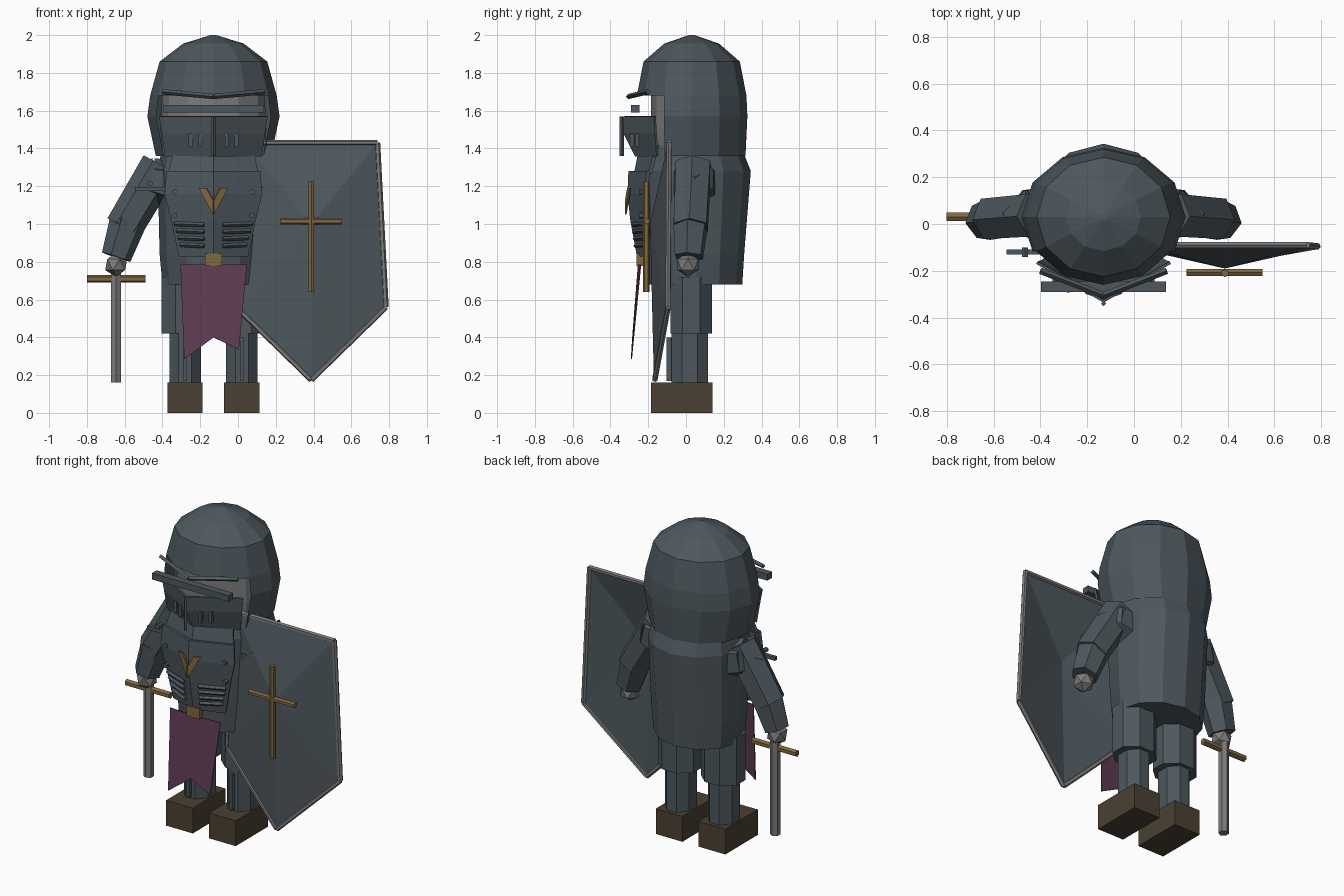
import bpy, bmesh, math
from mathutils import Vector

if "Cube" in bpy.data.objects:
    bpy.data.objects.remove(bpy.data.objects["Cube"])

CX = -0.13  # body centre line


def material(name, rgb):
    m = bpy.data.materials.new(name)
    m.use_nodes = True
    m.diffuse_color = (*rgb, 1)
    m.node_tree.nodes["Principled BSDF"].inputs["Base Color"].default_value = (*rgb, 1)
    return m


STEEL = material("dark steel", (0.075, 0.097, 0.112))
GREY = material("light grey metal", (0.2, 0.2, 0.2))
GOLD = material("old gold", (0.21, 0.135, 0.05))
PURPLE = material("purple cloth", (0.115, 0.045, 0.09))
LEATHER = material("brown leather", (0.07, 0.052, 0.032))


def finish(name, bm, mat):
    bmesh.ops.recalc_face_normals(bm, faces=bm.faces)
    me = bpy.data.meshes.new(name)
    bm.to_mesh(me)
    bm.free()
    me.materials.append(mat)
    ob = bpy.data.objects.new(name, me)
    bpy.context.collection.objects.link(ob)
    return ob


def box(name, centre, size, mat):
    bm = bmesh.new()
    bmesh.ops.create_cube(bm, size=1)
    bmesh.ops.scale(bm, vec=size, verts=bm.verts)
    bmesh.ops.translate(bm, vec=centre, verts=bm.verts)
    return finish(name, bm, mat)


def rod(name, a, b, r, mat, r2=None, n=6):
    a, b = Vector(a), Vector(b)
    bm = bmesh.new()
    bmesh.ops.create_cone(bm, cap_ends=True, segments=n, radius1=r,
                          radius2=r if r2 is None else r2, depth=(b - a).length)
    ob = finish(name, bm, mat)
    ob.location = (a + b) / 2
    ob.rotation_mode = "QUATERNION"
    ob.rotation_quaternion = (b - a).to_track_quat("Z", "Y")
    return ob


def loft(name, rings, cx, cy, mat, n=12, turn=0.0, skip=None):
    """Stack of elliptical rings (z, x radius, y radius); skip leaves faces out."""
    bm = bmesh.new()
    loops = []
    for z, rx, ry in rings:
        angles = [2 * math.pi * (i + turn) / n for i in range(n)]
        loops.append([bm.verts.new((cx + rx * math.cos(t), cy + ry * math.sin(t), z)) for t in angles])
    for lo, hi in zip(loops, loops[1:]):
        for i in range(n):
            j = (i + 1) % n
            mid = (lo[i].co + hi[j].co) / 2
            if not (skip and skip(mid)):
                bm.faces.new((lo[i], lo[j], hi[j], hi[i]))
    bm.faces.new(loops[-1])
    if not skip:
        bm.faces.new(loops[0])
    return finish(name, bm, mat)


def plate(name, rows, mat, thick=0.012):
    """Sheet with a centre ridge from rows of (half width, side y, ridge y, z)."""
    bm = bmesh.new()
    vs = [[bm.verts.new(p) for p in ((CX - w, ys, z), (CX, yr, z), (CX + w, ys, z))]
          for w, ys, yr, z in rows]
    for a, b in zip(vs, vs[1:]):
        for i in range(2):
            bm.faces.new((a[i], a[i + 1], b[i + 1], b[i]))
    ob = finish(name, bm, mat)
    mod = ob.modifiers.new("thickness", "SOLIDIFY")
    mod.thickness, mod.offset = thick, 0
    return ob


# Helmet shell, open at the face
loft("helmet_shell",
     [(1.36, .305, .285), (1.57, .35, .295), (1.68, .335, .29), (1.86, .285, .255),
      (1.955, .16, .145), (2.0, .015, .015)], CX, 0.03, STEEL,
     skip=lambda p: p.z < 1.67 and p.y < -0.13)
loft("face", [(1.3, .26, .2), (1.5, .28, .215), (1.7, .27, .215)], CX, 0.03, GREY)

# Visor, brow and mouth guard
plate("visor", [(.255, -.15, -.265, 1.36), (.27, -.16, -.325, 1.48), (.285, -.165, -.33, 1.57)], STEEL)
rod("visor_ridge", (CX, -.34, 1.36), (CX, -.34, 1.57), .011, STEEL, n=4)
box("visor_bar", (CX, -.268, 1.61), (.535, .046, .04), STEEL)
for s in (-1, 1):
    rod("brow", (CX, -.305, 1.675), (CX + s * .27, -.2, 1.7), .014, STEEL, n=4)
    for k in (.07, .122):
        box("visor_slot", (CX + s * k, -.325 + k * .55, 1.445), (.02, .02, .07), STEEL)

# Torso and chest armour
loft("torso", [(.68, .27, .245), (.84, .285, .255), (1.28, .295, .29), (1.42, .27, .235)],
     CX, 0.053, STEEL)
plate("gorget", [(.235, -.19, -.265, 1.27), (.2, -.15, -.235, 1.42)], STEEL, .02)
plate("breastplate", [(.18, -.19, -.25, .83), (.22, -.205, -.285, 1.02), (.255, -.21, -.3, 1.16),
                      (.245, -.2, -.295, 1.28)], STEEL, .02)
for s in (-1, 1):
    for i in range(4):
        z = .89 + .037 * i
        rod("breast_rib", (CX + s * .05, -.268 - .004 * i, z - .006),
            (CX + s * (.175 + .01 * i), -.215 - .004 * i, z), .012, STEEL, n=4)
    for z in (1.045, 1.17):
        rod("chest_rivet", (CX + s * .205, -.2, z), (CX + s * .205, -.25, z), .015, STEEL)
    box("shoulder_strap", (CX + s * .33, -.12, 1.185), (.17, .022, .022), STEEL)
    rod("shoulder_rivet", (CX + s * .335, -.1, 1.215), (CX + s * .335, -.14, 1.215), .015, STEEL)

# Gold chest emblem: two bars in a chevron
for s in (-1, 1):
    bm = bmesh.new()
    outline = ((0, 1.05), (s * .075, 1.19), (s * .035, 1.19), (0, 1.125))
    bm.faces.new([bm.verts.new((CX + x, -.315 + abs(x) * .33, z)) for x, z in outline])
    finish("chest_chevron", bm, GOLD).modifiers.new("thickness", "SOLIDIFY").thickness = .009

# Buckle and hanging cloth
box("belt_buckle", (CX, -.245, .81), (.092, .035, .065), GOLD)
bm = bmesh.new()
top = [bm.verts.new(p) for p in ((-.305, -.243, .785), (CX, -.255, .785), (.047, -.243, .785))]
low = [bm.verts.new(p) for p in ((-.285, -.292, .285), (CX, -.285, .4), (.005, -.288, .335))]
for i in range(2):
    bm.faces.new((top[i], low[i], low[i + 1], top[i + 1]))
finish("waist_cloth", bm, PURPLE).modifiers.new("thickness", "SOLIDIFY").thickness = .006

# Legs and arms on both sides
for s, side in ((-1, "right"), (1, "left")):
    x = CX + s * .15
    box(side + "_boot", (x, -.022, .08), (.186, .325, .16), LEATHER)
    loft(side + "_shin", [(.15, .09, .105), (.44, .09, .105)], x, .02, STEEL, 8, .5)
    box(side + "_shin_ridge", (x, -.088, .285), (.018, .03, .23), STEEL)
    loft(side + "_thigh", [(.42, .135, .12), (.72, .135, .12)], x, .028, STEEL, 8, .5)

    def at(dx, y, z):
        return (CX + s * dx, y, z)
    rod(side + "_upper_arm", at(.28, .04, 1.31), at(.475, .025, .98), .105, STEEL, .1)
    rod(side + "_forearm", at(.45, .025, 1.02), at(.515, .015, .825), .1, STEEL, .08)
    rod(side + "_shoulder_base", at(.22, .045, 1.21), at(.335, .045, 1.235), .13, STEEL, .115)
    rod(side + "_shoulder_cap", at(.335, .045, 1.235), at(.43, .04, 1.245), .115, STEEL, .01)
    bm = bmesh.new()
    bmesh.ops.create_icosphere(bm, subdivisions=1, radius=.065)
    finish(side + "_hand", bm, GREY).location = at(.515, .01, .785)

# Sword
rod("sword_guard", (-.8, .03, .71), (-.49, .03, .71), .021, GOLD)
rod("sword_blade", (-.645, .03, .16), (-.645, .03, .77), .031, GREY)

# Shield: fan of facets around a raised centre, with rim and cross
SX = .388
corners = [(SX - .35, -.09, 1.43), (SX + .35, -.09, 1.43), (SX + .395, -.095, .56),
           (SX, -.165, .175), (SX - .395, -.095, .56)]
bm = bmesh.new()
hub = bm.verts.new((SX, -.185, 1.0))
edge = [bm.verts.new(c) for c in corners]
for i, v in enumerate(edge):
    bm.faces.new((hub, v, edge[(i + 1) % 5]))
mod = finish("shield", bm, STEEL).modifiers.new("thickness", "SOLIDIFY")
mod.thickness, mod.offset = .01, 0
for i, c in enumerate(corners):
    rod("shield_rim", c, corners[(i + 1) % 5], .015, GREY)
rod("cross_upright", (SX, -.21, .64), (SX, -.21, 1.225), .017, GOLD)
rod("cross_arm", (SX - .163, -.208, 1.015), (SX + .16, -.208, 1.015), .017, GOLD)
